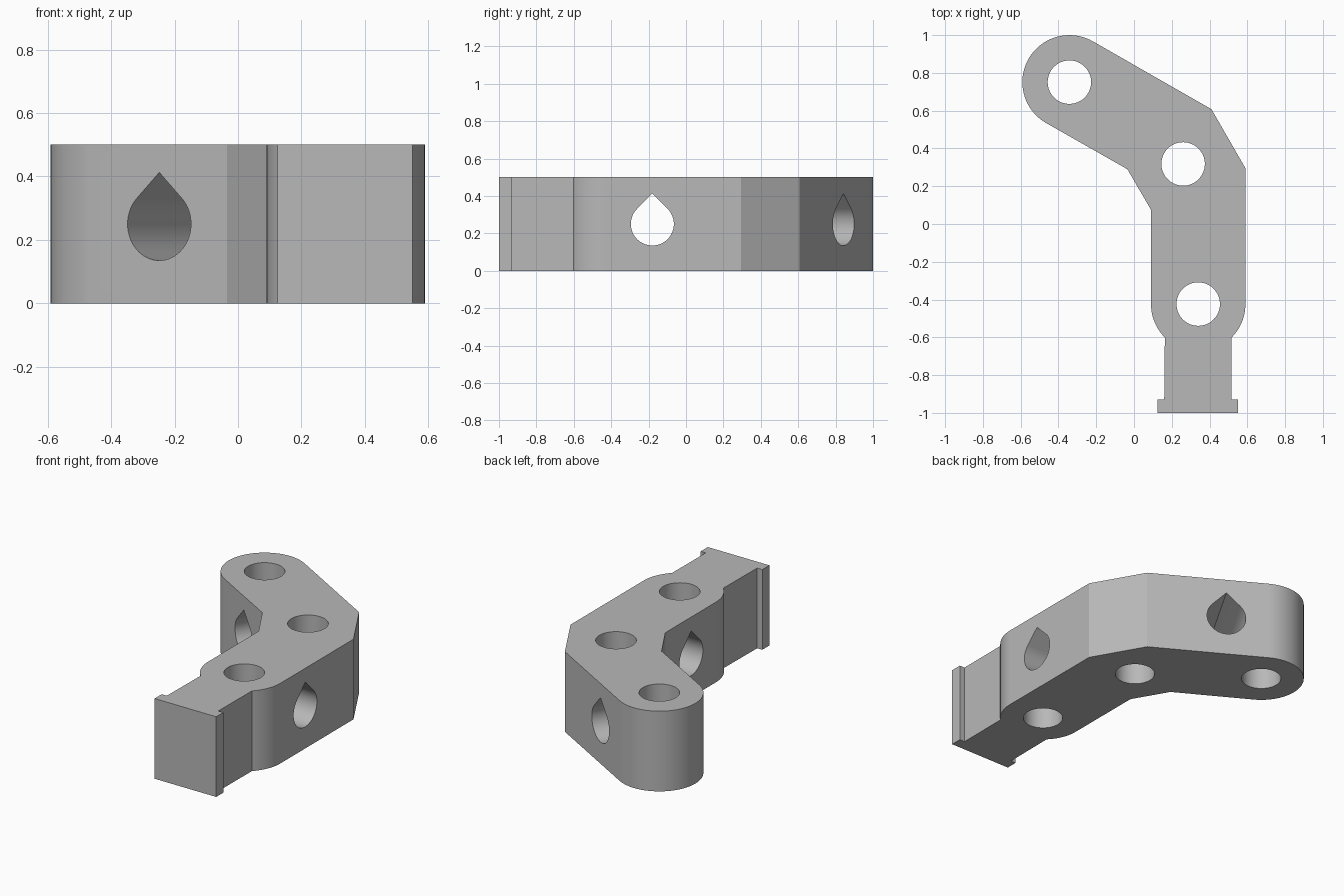
import bpy
import bmesh
from math import sin, cos, pi, radians
from mathutils import Matrix

cube = bpy.data.objects.get("Cube")
if cube:
    bpy.data.objects.remove(cube, do_unlink=True)

HEIGHT = 0.5
ARM_R = 0.25
HOLE_R = 0.115
TILT = radians(30)
END = (-0.342, 0.751)      # centre of the rounded end
ELBOW = (0.26, 0.318)
NECK = (0.34, -0.424)      # centre of the arc leading into the neck

grey = bpy.data.materials.new("plain grey")
grey.use_nodes = True
colour = (0.48, 0.48, 0.48, 1)
grey.diffuse_color = colour
grey.node_tree.nodes["Principled BSDF"].inputs["Base Color"].default_value = colour


def arc(centre, r, start, stop, steps):
    """Points on an arc, angles in radians."""
    return [(centre[0] + r * cos(start + (stop - start) * i / steps),
             centre[1] + r * sin(start + (stop - start) * i / steps))
            for i in range(steps + 1)]


def prism(name, outline, depth):
    """Extrude a counter-clockwise outline from z = 0 up to depth."""
    bm = bmesh.new()
    face = bm.faces.new([bm.verts.new((x, y, 0)) for x, y in outline])
    top = bmesh.ops.extrude_face_region(bm, geom=[face])["geom"]
    moved = [v for v in top if isinstance(v, bmesh.types.BMVert)]
    bmesh.ops.translate(bm, verts=moved, vec=(0, 0, depth))
    bmesh.ops.recalc_face_normals(bm, faces=bm.faces)
    mesh = bpy.data.meshes.new(name)
    bm.to_mesh(mesh)
    bm.free()
    mesh.materials.append(grey)
    obj = bpy.data.objects.new(name, mesh)
    bpy.context.collection.objects.link(obj)
    return obj


# Bracket body: bent arm, rounded end, stepped neck and foot flange
outline = [(0.125, -1), (0.55, -1), (0.55, -0.93), (0.515, -0.93)]
outline += arc(NECK, ARM_R, -pi / 4, 0, 12)
outline += [(0.59, 0.295), (0.41, 0.608)]
outline += arc(END, ARM_R - 0.001, pi / 2 - TILT, 3 * pi / 2 - TILT, 40)
outline += [(-0.035, 0.29), (0.09, 0.075)]
outline += arc(NECK, ARM_R, pi, 5 * pi / 4, 12)
outline += [(0.16, -0.93), (0.125, -0.93)]
body = prism("bent_bracket", outline, HEIGHT)

# Vertical bolt holes
cutters = []
for centre in (END, ELBOW, NECK):
    bolt = prism("bolt_hole_cutter", arc(centre, HOLE_R, 0, 2 * pi, 64)[:-1], 1)
    bolt.location.z = -0.25
    cutters.append(bolt)

# Teardrop cross holes, pointed side up, one through each arm
teardrop = arc((0, 0), HOLE_R, 3 * pi / 4, 9 * pi / 4, 48) + [(0, HOLE_R * 2 ** 0.5)]
for x, y, turn in ((0.34, -0.18, pi / 2), (-0.125, 0.625, -TILT)):
    cross = prism("cross_hole_cutter", teardrop, 1)
    cross.matrix_world = (Matrix.Translation((x, y, HEIGHT / 2))
                          @ Matrix.Rotation(turn, 4, "Z")
                          @ Matrix.Rotation(pi / 2, 4, "X")
                          @ Matrix.Translation((0, 0, -0.5)))
    cutters.append(cross)

# Cut the holes, then smooth the curved walls
bpy.context.view_layer.objects.active = body
body.select_set(True)
for cutter in cutters:
    cutter.hide_render = True
    mod = body.modifiers.new("hole", "BOOLEAN")
    mod.operation = "DIFFERENCE"
    mod.solver = "EXACT"
    mod.object = cutter
    bpy.ops.object.modifier_apply(modifier=mod.name)
for cutter in cutters:
    bpy.data.objects.remove(cutter, do_unlink=True)
bpy.ops.object.shade_smooth_by_angle(angle=radians(25))
